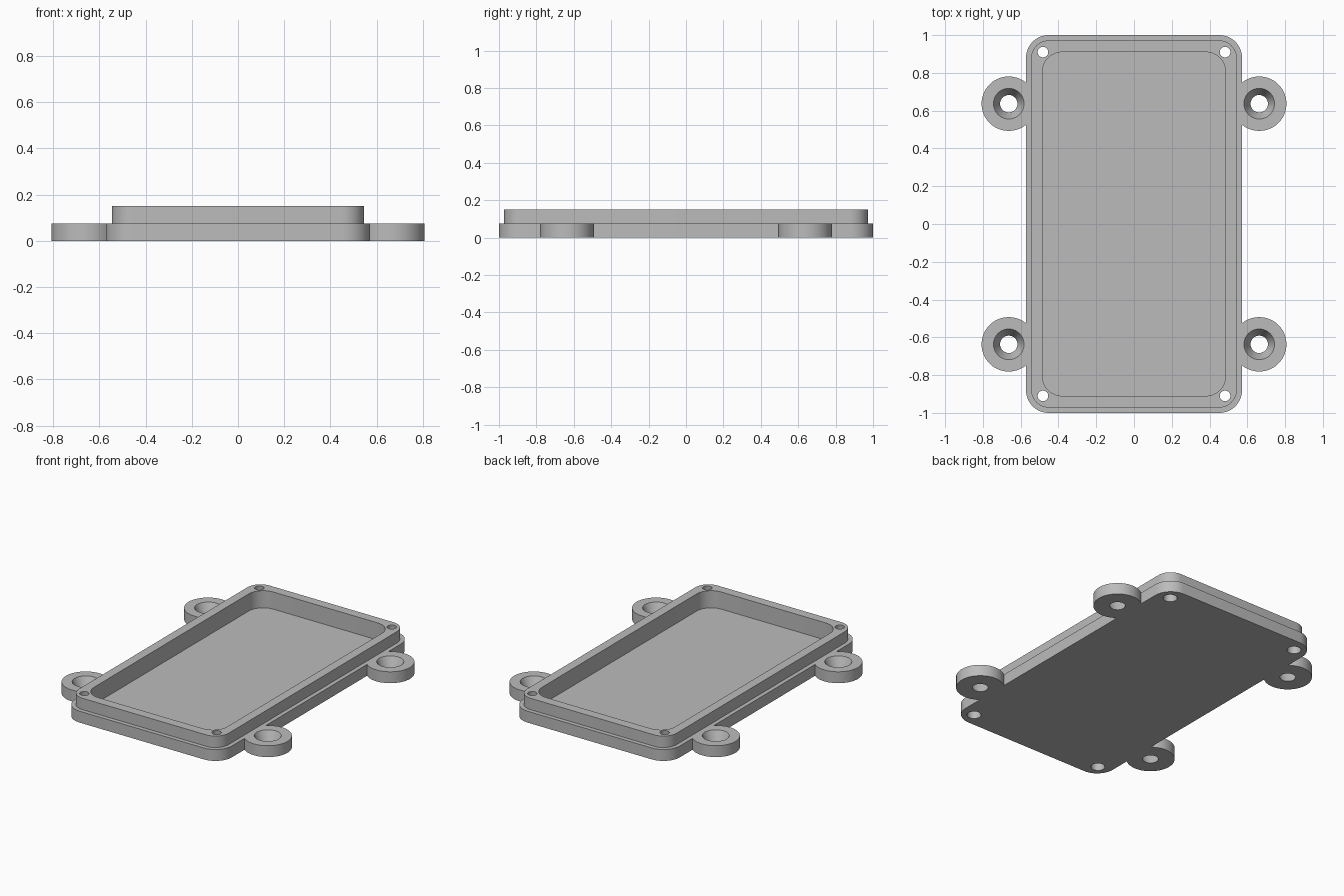
import bpy, bmesh
from math import pi, cos, sin, acos

default = bpy.data.objects.get("Cube")
if default:
    bpy.data.objects.remove(default, do_unlink=True)

grey = bpy.data.materials.new("plain grey")
grey.use_nodes = True
COLOUR = (0.5, 0.5, 0.5, 1)
grey.diffuse_color = COLOUR
grey.node_tree.nodes["Principled BSDF"].inputs["Base Color"].default_value = COLOUR


def arc(cx, cy, r, start, end, steps):
    return [(cx + r * cos(start + (end - start) * i / steps),
             cy + r * sin(start + (end - start) * i / steps)) for i in range(steps + 1)]


def rounded_rect(hx, hy, r, steps=12):
    points = []
    for k, (sx, sy) in enumerate([(1, 1), (-1, 1), (-1, -1), (1, -1)]):
        points += arc(sx * (hx - r), sy * (hy - r), r, k * pi / 2, (k + 1) * pi / 2, steps)
    return points


def loft(name, sections):
    """Join matching outlines, given as (points, z), and cap both ends."""
    bm = bmesh.new()
    rings = [[bm.verts.new((x, y, z)) for x, y in pts] for pts, z in sections]
    for a, b in zip(rings, rings[1:]):
        for i in range(len(a)):
            j = (i + 1) % len(a)
            bm.faces.new((a[i], a[j], b[j], b[i]))
    bm.faces.new(rings[0][::-1])
    bm.faces.new(rings[-1])
    bmesh.ops.recalc_face_normals(bm, faces=bm.faces)
    mesh = bpy.data.meshes.new(name)
    bm.to_mesh(mesh)
    bm.free()
    mesh.materials.append(grey)
    obj = bpy.data.objects.new(name, mesh)
    bpy.context.collection.objects.link(obj)
    return obj


def drill(target, x, y, r_low, r_high, height):
    """Cut a tapered hole through the target, from z = 0 up to height."""
    over = 0.02
    slope = (r_high - r_low) / height * over
    cutter = loft("hole_cutter", [(arc(x, y, r, 0, 2 * pi, 40)[:-1], z) for r, z in
                                  ((r_low - slope, -over), (r_high + slope, height + over))])
    cutter.hide_render = True
    bpy.context.view_layer.objects.active = target
    cut = target.modifiers.new("hole", "BOOLEAN")
    cut.operation, cut.solver, cut.object = "DIFFERENCE", "EXACT", cutter
    bpy.ops.object.modifier_apply(modifier=cut.name)
    bpy.data.objects.remove(cutter, do_unlink=True)


def finish(obj):
    bpy.ops.object.select_all(action="DESELECT")
    obj.select_set(True)
    bpy.context.view_layer.objects.active = obj
    bpy.ops.object.shade_smooth_by_angle(angle=pi / 6)


HALF_X, STEP_Z, TOP_Z, FLOOR_Z = 0.572, 0.075, 0.15, 0.037
CORNERS = [(sx, sy) for sx in (-1, 1) for sy in (-1, 1)]

# Tray: flange, stepped lip and recessed floor
flange = rounded_rect(HALF_X, 1.0, 0.12)
lip = rounded_rect(0.545, 0.972, 0.095)
recess = rounded_rect(0.485, 0.91, 0.105)
tray = loft("tray", [(flange, 0), (flange, STEP_Z), (lip, STEP_Z),
                     (lip, TOP_Z), (recess, TOP_Z), (recess, FLOOR_Z)])

# Screw holes through the tray corners, wider underneath
for sx, sy in CORNERS:
    drill(tray, sx * 0.482, sy * 0.91, 0.042, 0.028, TOP_Z)
finish(tray)

# Mounting lugs: round tabs ending flat against the tray, with tapered holes
LUG_X, LUG_Y, LUG_R = 0.663, 0.637, 0.144
open_angle = acos((HALF_X - LUG_X) / LUG_R)
for sx, sy in CORNERS:
    outline = [(sx * x, y) for x, y in
               arc(LUG_X, sy * LUG_Y, LUG_R, -open_angle, open_angle, 48)]
    side = "left" if sx > 0 else "right"
    end = "back" if sy > 0 else "front"
    lug = loft(f"{end}_{side}_mounting_lug", [(outline, 0), (outline, STEP_Z)])
    drill(lug, sx * LUG_X, sy * LUG_Y, 0.046, 0.081, STEP_Z)
    finish(lug)
